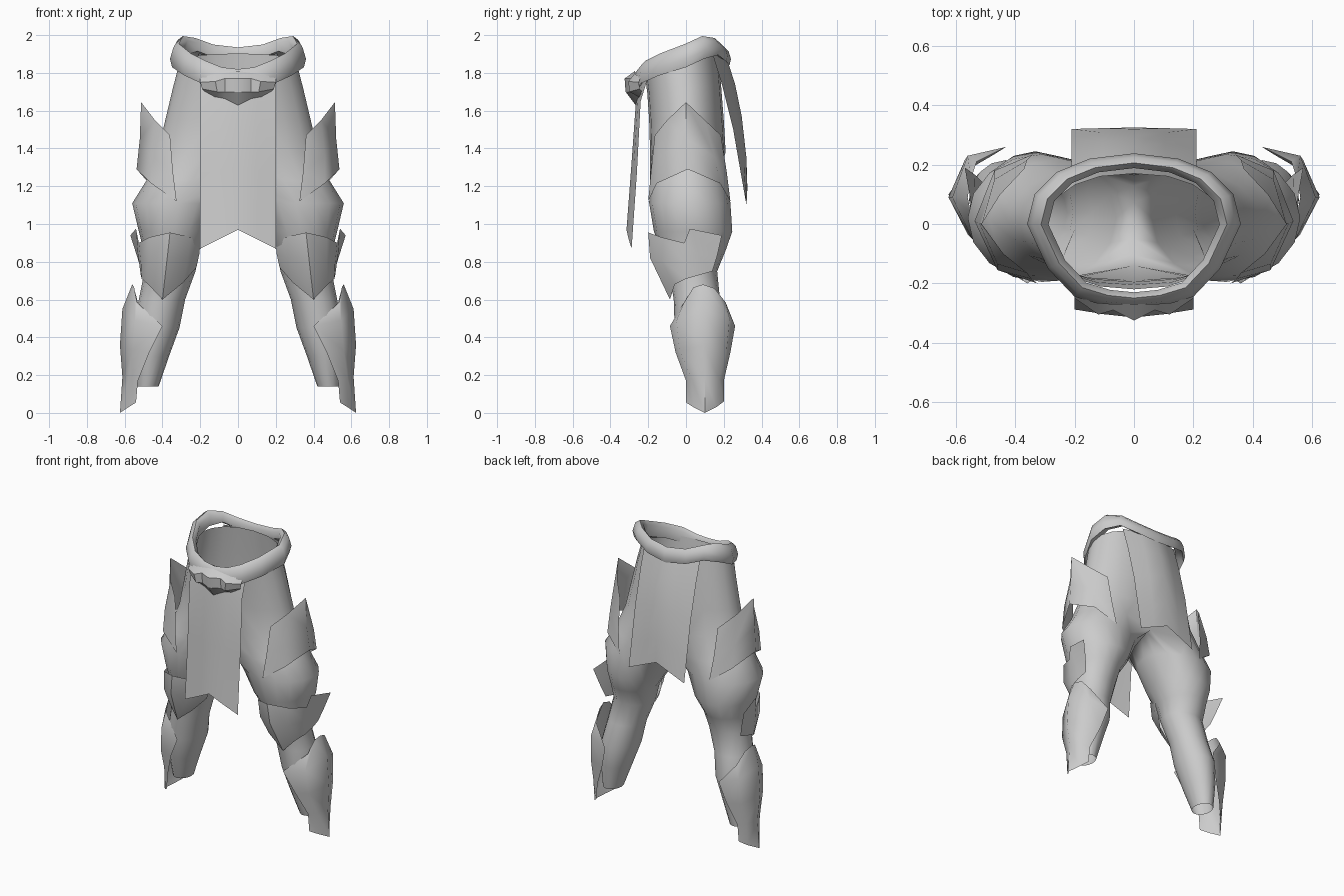
import bpy, bmesh, math

mat = bpy.data.materials.new("plain_grey")
mat.diffuse_color = (0.6, 0.6, 0.6, 1)


def make(name, verts, faces, angle=50, mirror=True):
    me = bpy.data.meshes.new(name)
    me.from_pydata(verts, [], faces)
    ob = bpy.data.objects.new(name, me)
    bpy.context.collection.objects.link(ob)
    me.materials.append(mat)
    bm = bmesh.new()
    bm.from_mesh(me)
    bmesh.ops.recalc_face_normals(bm, faces=bm.faces)
    bm.to_mesh(me)
    bm.free()
    if mirror:
        m = ob.modifiers.new("mirror", 'MIRROR')
        m.merge_threshold = 0.002
    bpy.ops.object.select_all(action='DESELECT')
    ob.select_set(True)
    bpy.context.view_layer.objects.active = ob
    bpy.ops.object.shade_smooth_by_angle(angle=math.radians(angle))
    return ob


def sheet(name, rows, angle=50, mirror=True, closed=False):
    """Grid surface through rows of points."""
    n = len(rows[0])
    faces = []
    for r in range(len(rows) - 1):
        for c in range(n if closed else n - 1):
            d = (c + 1) % n
            faces.append((r * n + c, r * n + d, (r + 1) * n + d, (r + 1) * n + c))
    return make(name, [p for row in rows for p in row], faces, angle, mirror)


# Trousers: half rings at the hips, joined at the crotch to closed leg rings
ARC, N = 11, 16
verts, faces = [], []
hips = [  # z, half width, front y, back y, tilt
    (1.86, 0.31, -0.22, 0.17, 0.25), (1.72, 0.345, -0.205, 0.185, 0.12),
    (1.55, 0.385, -0.195, 0.20, 0), (1.38, 0.425, -0.19, 0.21, 0)]
for z, rx, f, b, tilt in hips:
    for k in range(ARC):
        a = math.pi * (k / (ARC - 1) - 0.5)
        y = (f + b) / 2 + (b - f) / 2 * math.sin(a)
        verts.append((rx * max(0, math.cos(a)) ** 0.85, y, z + tilt * y))
for r in range(len(hips) - 1):
    for k in range(ARC - 1):
        i = r * ARC + k
        faces.append((i, i + 1, i + ARC + 1, i + ARC))
base = len(verts)
legs = [  # z, inner x, outer x, front y, back y
    (1.23, 0.0, 0.485, -0.19, 0.22), (1.11, 0.06, 0.56, -0.195, 0.235),
    (0.96, 0.14, 0.525, -0.17, 0.245), (0.86, 0.205, 0.50, -0.13, 0.21),
    (0.75, 0.225, 0.495, -0.09, 0.165), (0.60, 0.28, 0.525, -0.065, 0.18),
    (0.45, 0.31, 0.555, -0.06, 0.215), (0.30, 0.365, 0.555, -0.03, 0.20),
    (0.14, 0.42, 0.54, 0.02, 0.175)]
for j, (z, x0, x1, f, b) in enumerate(legs):
    for k in range(N):
        a = math.radians(k * 22.5 - 112.5)
        x = (x0 + x1) / 2 + (x1 - x0) / 2 * math.cos(a)
        y = (f + b) / 2 + (b - f) / 2 * math.sin(a)
        if j == 0 and (k in (0, ARC - 1) or k >= ARC):
            x = 0
            y = y * 0.8
        verts.append((x, y, z))
top = base - ARC
for k in range(ARC - 1):
    faces.append((top + k, top + k + 1, base + k + 1, base + k))
for r in range(len(legs) - 1):
    for k in range(N):
        i, d = base + r * N, (k + 1) % N
        faces.append((i + k, i + d, i + N + d, i + N + k))
make("trousers", verts, faces, 80)

# Belt: tilted rolled band, dipping at the front (half stations from front to back)
stations = [  # x, y, z bottom, z top
    (0.0, -0.285, 1.70, 1.82), (0.10, -0.275, 1.71, 1.83), (0.20, -0.245, 1.745, 1.865),
    (0.29, -0.15, 1.785, 1.905), (0.36, 0.0, 1.83, 1.955), (0.335, 0.10, 1.875, 1.995),
    (0.26, 0.175, 1.895, 1.985), (0.15, 0.22, 1.86, 1.95), (0.0, 0.238, 1.84, 1.935)]
rows = []
for x, y, zb, zt in stations:
    h = zt - zb

    def at(s, z):
        return (x * s, (y + 0.01) * s - 0.01, z)
    rows.append([at(0.88, zb + 0.02), at(0.97, zb), at(1.0, zb + 0.35 * h),
                 at(0.95, zt - 0.02), at(0.87, zt), at(0.80, zt - 0.025), at(0.82, zb + 0.02)])
sheet("belt", rows, 60, closed=True)

# Buckle: faceted pointed boss on the belt front
sheet("buckle", [
    [(0, -0.27, 1.81), (0.07, -0.27, 1.80), (0.13, -0.265, 1.79), (0.20, -0.24, 1.78)],
    [(0, -0.325, 1.77), (0.07, -0.29, 1.77), (0.12, -0.305, 1.755), (0.20, -0.25, 1.75)],
    [(0, -0.32, 1.70), (0.07, -0.285, 1.70), (0.11, -0.30, 1.70), (0.19, -0.245, 1.715)],
    [(0, -0.26, 1.62), (0.07, -0.25, 1.655), (0.12, -0.245, 1.67), (0.18, -0.235, 1.705)],
], 30)


# Hanging cloth panels, bent along the middle with a notched hem
def panel(name, w, prof):
    rows = []
    for yc, ye, zc, ze in prof:  # centre y, edge y, centre z, edge z
        rows.append([(w * t, yc + (ye - yc) * t ** 1.3, zc + (ze - zc) * t) for t in (0, 0.5, 1)])
    sheet(name, rows, 60)


panel("front_panel", 0.2, [(-0.25, -0.20, 1.78, 1.78), (-0.265, -0.24, 1.65, 1.65),
                           (-0.29, -0.26, 1.3, 1.27), (-0.315, -0.288, 0.97, 0.87)])
panel("back_panel", 0.21, [(0.215, 0.14, 1.88, 1.90), (0.26, 0.19, 1.74, 1.74),
                           (0.295, 0.25, 1.57, 1.50), (0.32, 0.29, 1.35, 1.27),
                           (0.325, 0.32, 1.19, 1.10)])

# Thigh guards: peaked plates around the outside of each thigh
sheet("thigh_guard", [
    [(0.36, -0.165, 1.47), (0.44, -0.10, 1.55), (0.513, 0, 1.645), (0.45, 0.10, 1.55), (0.37, 0.185, 1.47)],
    [(0.345, -0.185, 1.28), (0.46, -0.135, 1.36), (0.52, 0, 1.45), (0.47, 0.15, 1.36), (0.36, 0.215, 1.28)],
    [(0.325, -0.20, 1.12), (0.46, -0.155, 1.215), (0.537, 0.01, 1.29), (0.47, 0.18, 1.215), (0.34, 0.235, 1.12)],
])

# Knee guards: pointed cap with a flared outer wing
knee = [  # top, middle, bottom of each column, inner side to outer wing
    [(0.20, -0.02, 0.89), (0.205, -0.03, 0.84), (0.22, -0.02, 0.77)],
    [(0.25, -0.14, 0.93), (0.265, -0.14, 0.82), (0.29, -0.08, 0.69)],
    [(0.36, -0.20, 0.955), (0.375, -0.19, 0.82), (0.40, -0.085, 0.60)],
    [(0.47, -0.13, 0.93), (0.47, -0.13, 0.81), (0.475, -0.06, 0.68)],
    [(0.525, -0.01, 0.90), (0.515, -0.01, 0.80), (0.51, 0.0, 0.71)],
    [(0.54, 0.02, 0.975), (0.53, 0.06, 0.84), (0.515, 0.07, 0.73)],
    [(0.57, 0.19, 0.94), (0.535, 0.165, 0.83), (0.51, 0.14, 0.75)]]
sheet("knee_guard", knee, 45)

# Shin guards: long plates around the outside of each shin, tapering to a tip
sheet("shin_guard", [
    [(0.535, -0.01, 0.585), (0.55, 0.04, 0.665), (0.56, 0.09, 0.68), (0.55, 0.15, 0.66), (0.53, 0.21, 0.585)],
    [(0.40, -0.085, 0.46), (0.545, -0.05, 0.49), (0.612, 0.09, 0.55), (0.56, 0.23, 0.50), (0.43, 0.26, 0.46)],
    [(0.47, -0.055, 0.32), (0.56, -0.035, 0.33), (0.625, 0.09, 0.36), (0.57, 0.215, 0.33), (0.47, 0.235, 0.32)],
    [(0.53, 0.0, 0.17), (0.58, 0.03, 0.18), (0.612, 0.10, 0.19), (0.58, 0.175, 0.18), (0.53, 0.20, 0.17)],
    [(0.54, 0.0, 0.055), (0.58, 0.04, 0.03), (0.625, 0.10, 0.0), (0.58, 0.16, 0.03), (0.54, 0.20, 0.06)],
])
